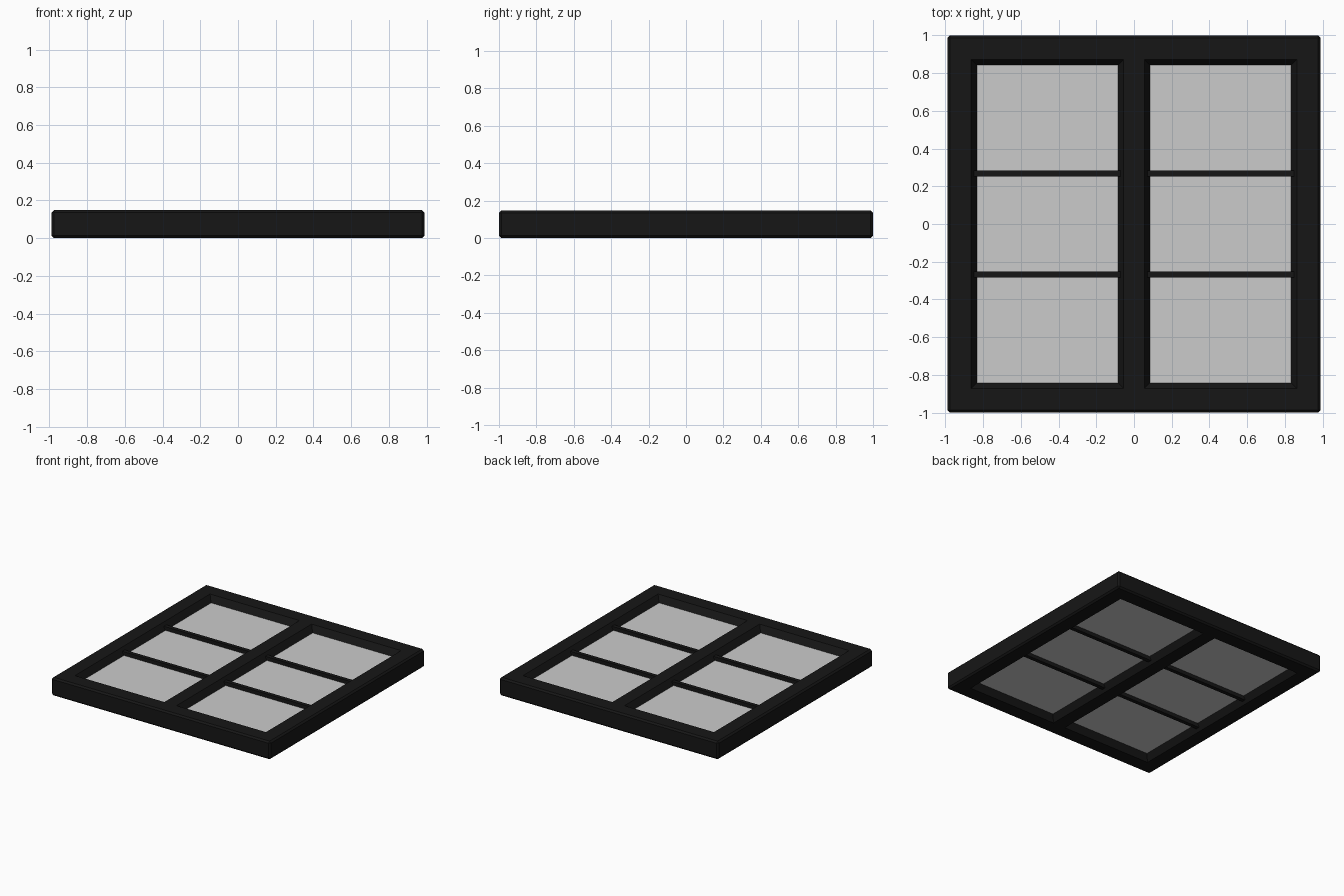
import bpy, bmesh

if "Cube" in bpy.data.objects:
    bpy.data.objects.remove(bpy.data.objects["Cube"])

H = 0.148                       # frame thickness
Z0, Z1 = 0.052, 0.096           # glass faces
GX0, GX1, GY = 0.086, 0.833, 0.842   # glass opening limits
LIP = 0.031                     # width of the sloped lip around each opening

black = bpy.data.materials.new("black_paint")
black.diffuse_color = (0.008, 0.008, 0.008, 1)
black.use_nodes = True
black.node_tree.nodes["Principled BSDF"].inputs["Base Color"].default_value = black.diffuse_color


def finish(name, bm, mat=None):
    bmesh.ops.recalc_face_normals(bm, faces=bm.faces)
    me = bpy.data.meshes.new(name)
    bm.to_mesh(me)
    bm.free()
    ob = bpy.data.objects.new(name, me)
    bpy.context.collection.objects.link(ob)
    if mat:
        me.materials.append(mat)
    return ob


def stack(name, layers, mat=None, bevel=0):
    """Closed solid through rectangles given as (x0, x1, y0, y1, z)."""
    bm = bmesh.new()
    rings = [[bm.verts.new(p) for p in
              ((a, c, z), (b, c, z), (b, d, z), (a, d, z))]
             for a, b, c, d, z in layers]
    bm.faces.new(rings[0])
    bm.faces.new(rings[-1])
    for lo, hi in zip(rings, rings[1:]):
        for i in range(4):
            j = (i + 1) % 4
            bm.faces.new((lo[i], lo[j], hi[j], hi[i]))
    if bevel:
        bmesh.ops.recalc_face_normals(bm, faces=bm.faces)
        bmesh.ops.bevel(bm, geom=bm.edges[:], offset=bevel, segments=1,
                        affect='EDGES', profile=0.5)
    return finish(name, bm, mat)


def box(name, x0, x1, y0, y1, z0, z1, mat=None, bevel=0):
    return stack(name, [(x0, x1, y0, y1, z0), (x0, x1, y0, y1, z1)], mat, bevel)


# Outer frame with bevelled edges
frame = box("window_frame", -0.99, 0.99, -1, 1, 0, H, black, 0.013)

for side, label in ((-1, "left"), (1, "right")):
    xa, xb = sorted((side * GX0, side * GX1))

    # Opening: wide at both faces, sloping in to the glass
    layers = []
    for z, g in ((-0.05, LIP), (0, LIP), (Z0, 0), (Z1, 0), (H, LIP), (H + 0.05, LIP)):
        layers.append((xa - g, xb + g, -GY - g, GY + g, z))
    cutter = stack("opening_cutter", layers, black)
    cutter.hide_render = True
    mod = frame.modifiers.new("opening", 'BOOLEAN')
    mod.operation = 'DIFFERENCE'
    mod.solver = 'EXACT'
    mod.object = cutter
    bpy.context.view_layer.objects.active = frame
    bpy.ops.object.modifier_apply(modifier=mod.name)
    bpy.data.objects.remove(cutter)

    # Glass panes and the glazing bars between them
    edges = (-GY, -0.268, 0.268, GY)
    for i in range(3):
        lo = edges[i] + (0.016 if i else 0)
        hi = edges[i + 1] - (0.016 if i < 2 else 0)
        box(f"{label}_glass_{i + 1}", xa, xb, lo, hi, Z0, Z1)
    for i, y in enumerate(edges[1:3]):
        box(f"{label}_glazing_bar_{i + 1}", xa - 0.015, xb + 0.015,
            y - 0.016, y + 0.016, 0.022, 0.126, black)
